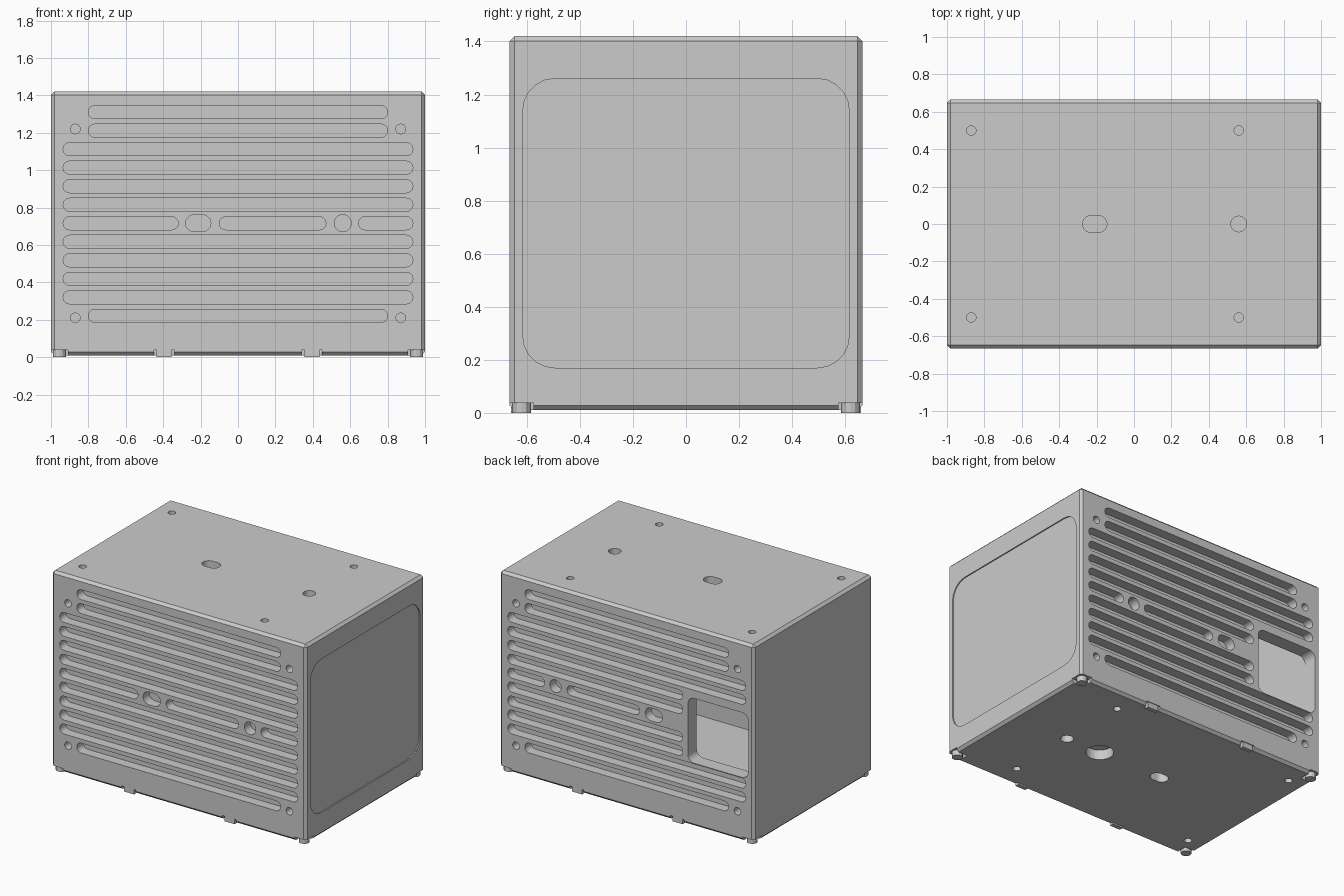
import bpy
import bmesh
from math import cos, sin, pi
from mathutils import Vector, Matrix

cube = bpy.data.objects.get("Cube")
if cube:
    bpy.data.objects.remove(cube, do_unlink=True)

W, D, Z0, H = 1.0, 0.665, 0.01, 1.42   # half width, half depth, underside, top
WALL, CUT = 0.1, 0.07

grey = bpy.data.materials.new("case grey")
grey.use_nodes = True
colour = (0.6, 0.6, 0.6, 1)
grey.diffuse_color = colour
grey.node_tree.nodes["Principled BSDF"].inputs["Base Color"].default_value = colour


def make_object(name, bm):
    bmesh.ops.recalc_face_normals(bm, faces=bm.faces)
    mesh = bpy.data.meshes.new(name)
    bm.to_mesh(mesh)
    bm.free()
    mesh.materials.append(grey)
    obj = bpy.data.objects.new(name, mesh)
    bpy.context.scene.collection.objects.link(obj)
    return obj


def add_box(bm, lo, hi):
    lo, hi = Vector(lo), Vector(hi)
    size = hi - lo
    mat = Matrix.Translation((lo + hi) / 2) @ Matrix.Diagonal((*size, 1))
    return bmesh.ops.create_cube(bm, size=1, matrix=mat)["verts"]


# Each face maps (across, up, outward) to model space
FACES = {
    "front": lambda u, v, n: (u, -D - n, v),
    "back": lambda u, v, n: (u, D + n, v),
    "top": lambda u, v, n: (u, v, H + n),
    "bottom": lambda u, v, n: (u, v, Z0 - n),
    "side": lambda u, v, n: (W + n, u, v),
}


def add_cut(bm, face, u0, u1, v0, v1, radius, depth=CUT, steps=5):
    """Prism with rounded corners, sunk into one face."""
    outline = []
    corners = [(u1, v1, -1, -1), (u0, v1, 1, -1), (u0, v0, 1, 1), (u1, v0, -1, 1)]
    for k, (u, v, su, sv) in enumerate(corners):
        for i in range(steps + 1):
            a = (k + i / steps) * pi / 2
            outline.append((u + su * radius + radius * cos(a),
                            v + sv * radius + radius * sin(a)))
    put = FACES[face]
    outer = [bm.verts.new(put(u, v, 0.05)) for u, v in outline]
    inner = [bm.verts.new(put(u, v, -depth)) for u, v in outline]
    bm.faces.new(outer)
    bm.faces.new(inner[::-1])
    for i in range(len(outline)):
        j = (i + 1) % len(outline)
        bm.faces.new((outer[i], inner[i], inner[j], outer[j]))
    bmesh.ops.remove_doubles(bm, verts=outer + inner, dist=0.0005)


def add_slot(bm, face, u0, u1, v, half=0.035):
    add_cut(bm, face, u0, u1, v - half, v + half, half * 0.999)


def add_hole(bm, face, u, v, r):
    add_slot(bm, face, u - r, u + r, v, r)


def subtract(target, cutter):
    mod = target.modifiers.new("cut", "BOOLEAN")
    mod.operation = "DIFFERENCE"
    mod.solver = "EXACT"
    mod.object = cutter
    graph = bpy.context.evaluated_depsgraph_get()
    mesh = bpy.data.meshes.new_from_object(target.evaluated_get(graph))
    target.modifiers.clear()
    target.data = mesh
    bpy.data.objects.remove(cutter, do_unlink=True)


# Case shell with narrow chamfers
bm = bmesh.new()
add_box(bm, (-W, -D, Z0), (W, D, H))
bmesh.ops.bevel(bm, geom=list(bm.edges), offset=0.018, segments=1, affect="EDGES")
case = make_object("case", bm)

# Hollow interior
bm = bmesh.new()
add_box(bm, (-W + 0.04, -D + WALL, Z0 + WALL), (W - WALL, D - WALL, H - WALL))
subtract(case, make_object("interior_cutter", bm))

# Ventilation slots, screw holes and the rear socket opening
bm = bmesh.new()
for face in ("front", "back"):
    for row in range(12):
        v = 1.31 - row * 0.099
        if row == 6:
            add_slot(bm, face, -0.1, 0.47, v)
            add_slot(bm, face, 0.645, 0.935, v)
            if face == "front":
                add_slot(bm, face, -0.935, -0.32, v)
            add_slot(bm, face, -0.28, -0.145, v, 0.045)
            add_hole(bm, face, 0.56, v, 0.045)
            continue
        reach = 0.8 if row in (0, 1, 11) else 0.935
        left = -0.44 if face == "back" and 4 <= row <= 8 else -reach
        add_slot(bm, face, left, reach, v)
    for u in (-0.87, 0.87):
        for v in (0.21, 1.22):
            add_hole(bm, face, u, v, 0.026)
add_cut(bm, "back", -0.955, -0.48, 0.46, 0.92, 0.05, depth=WALL + 0.05)

# Mounting holes in the top and bottom
for face in ("top", "bottom"):
    for u in (-0.87, 0.56):
        for v in (-0.5, 0.5):
            add_hole(bm, face, u, v, 0.025)
    add_slot(bm, face, -0.275, -0.145, 0, 0.045)
    add_hole(bm, face, 0.56, 0, 0.042)
add_hole(bm, "bottom", 0.287, 0, 0.09)

# Shallow rounded panel on the side
add_cut(bm, "side", -0.615, 0.615, 0.17, 1.26, 0.12, depth=0.008)
subtract(case, make_object("opening_cutter", bm))

# Notches along the lower edges
bm = bmesh.new()
for s in (-1, 1):
    for x in (-0.395, 0.395):
        add_box(bm, (x - 0.055, s * D - 0.03, -0.05), (x + 0.055, s * D + 0.03, 0.038))
    for t in (-1, 1):
        add_box(bm, (s * 0.96 - 0.05, t * 0.625 - 0.05, -0.05),
                (s * 0.96 + 0.05, t * 0.625 + 0.05, 0.038))
subtract(case, make_object("notch_cutter", bm))

# Tabs and feet seated in the notches
bm = bmesh.new()
for s in (-1, 1):
    for x in (-0.395, 0.395):
        add_box(bm, (x - 0.04, s * 0.645 - 0.015, 0), (x + 0.04, s * 0.645 + 0.015, 0.04))
    for t in (-1, 1):
        bmesh.ops.create_cone(bm, cap_ends=True, segments=12, radius1=0.035, radius2=0.035,
                              depth=0.04,
                              matrix=Matrix.Translation((s * 0.955, t * 0.62, 0.02)))
make_object("feet_and_tabs", bm)
